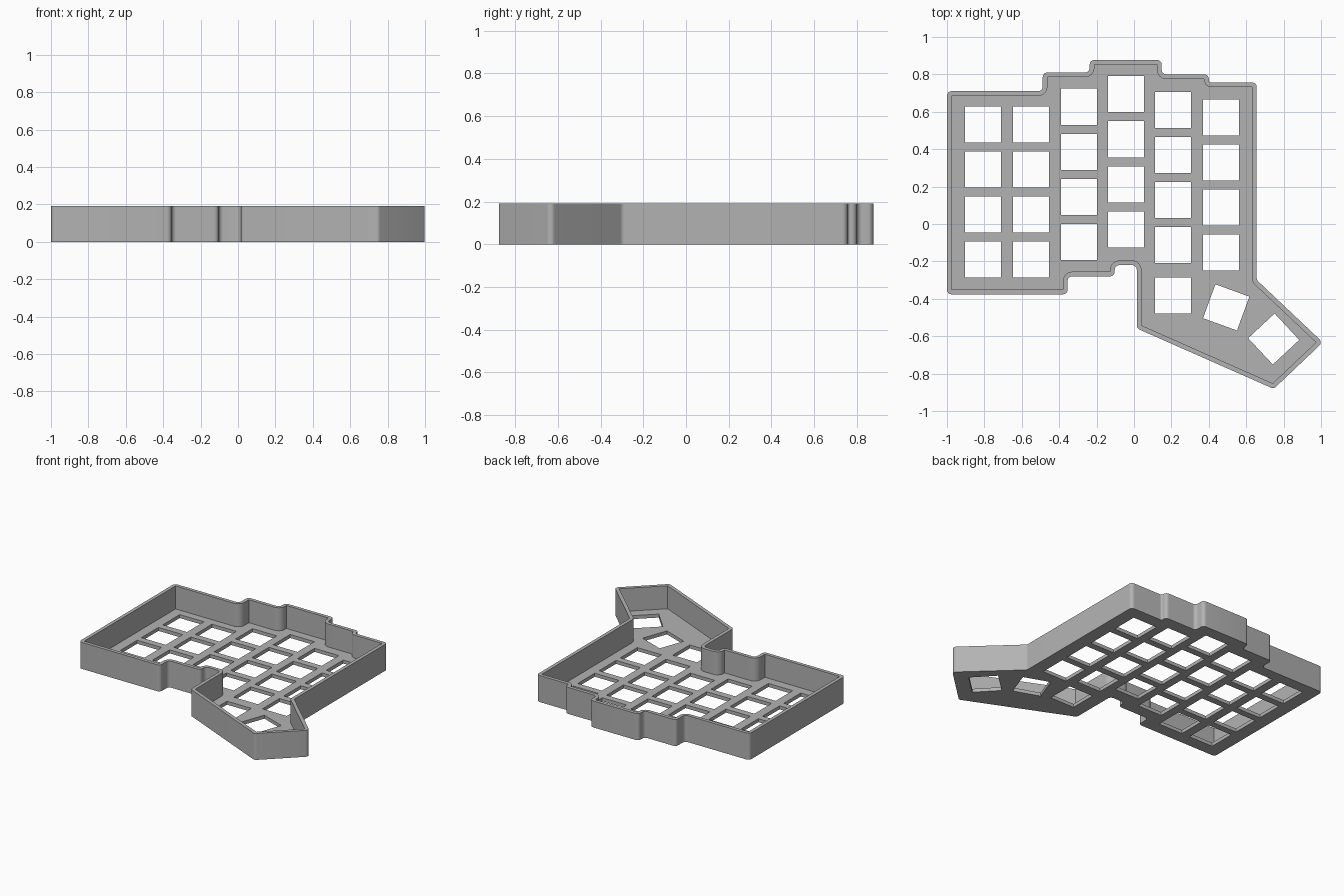
import bpy
import math
from mathutils import Vector, Matrix

cube = bpy.data.objects.get("Cube")
if cube:
    bpy.data.objects.remove(cube, do_unlink=True)

HEIGHT, FLOOR, WALL = 0.19, 0.025, 0.025
HOLE, PITCH, BEND = 0.193, 0.241, 0.05

grey = bpy.data.materials.new("case grey")
grey.use_nodes = True
colour = (0.45, 0.45, 0.45, 1)
grey.diffuse_color = colour
grey.node_tree.nodes["Principled BSDF"].inputs["Base Color"].default_value = colour

# Inside edge of the wall, clockwise from the back corner
INNER = [Vector(p) for p in (
    (-.975, .685), (-.463, .685), (-.463, .785), (-.212, .785), (-.212, .852),
    (.123, .852), (.123, .775), (.375, .775), (.375, .732), (.631, .732),
    (.631, -.31), (.973, -.633), (.742, -.852), (.04, -.542), (.04, -.195),
    (-.128, -.195), (-.128, -.255), (-.38, -.255), (-.38, -.351), (-.975, -.351))]


def outline(offset, steps=8):
    """Offset the inside edge outward, bending hollow corners and rounding the rest."""
    points = []
    for i, p in enumerate(INNER):
        a, b = INNER[i - 1], INNER[(i + 1) % len(INNER)]
        d1, d2 = (p - a).normalized(), (b - p).normalized()
        n1, n2 = Vector((-d1.y, d1.x)), Vector((-d2.y, d2.x))
        turn = math.atan2(d1.cross(d2), d1.dot(d2))
        if turn > 0:
            tangent = min(BEND * math.tan(turn / 2), 0.9 * min((p - a).length, (b - p).length))
            bend = tangent / math.tan(turn / 2)
            centre = p + (n1 + n2) * bend / (1 + n1.dot(n2))
            radius = offset - bend
        else:
            centre, radius = p, offset
        if abs(radius) < 1e-6:
            points.append(centre)
            continue
        for k in range(steps + 1):
            points.append(centre + Matrix.Rotation(turn * k / steps, 2) @ n1 * radius)
    return points


def square(x, y, degrees=0):
    """Corners of one square opening."""
    spin = Matrix.Rotation(math.radians(degrees), 2)
    h = HOLE / 2
    return [Vector((x, y)) + spin @ Vector(c) for c in ((-h, -h), (h, -h), (h, h), (-h, h))]


def slab(name, loops, bottom, top):
    """Fill the loops, with inner ones as holes, and extrude between two heights."""
    curve = bpy.data.curves.new(name, 'CURVE')
    curve.dimensions = '2D'
    curve.fill_mode = 'BOTH'
    curve.extrude = (top - bottom) / 2
    for loop in loops:
        spline = curve.splines.new('POLY')
        spline.points.add(len(loop) - 1)
        for point, p in zip(spline.points, loop):
            point.co = (p.x, p.y, 0, 1)
        spline.use_cyclic_u = True
    curve.materials.append(grey)
    obj = bpy.data.objects.new(name, curve)
    bpy.context.collection.objects.link(obj)
    obj.location.z = (top + bottom) / 2
    bpy.ops.object.select_all(action='DESELECT')
    obj.select_set(True)
    bpy.context.view_layer.objects.active = obj
    bpy.ops.object.convert(target='MESH')
    bpy.ops.object.shade_smooth_by_angle(angle=math.radians(30))


# Openings: four per column, one extra below, and two turned ones
columns = [(-.807, .533), (-.55, .533), (-.295, .627), (-.043, .694), (.209, .61), (.465, .57)]
openings = [square(x, y - row * PITCH) for x, y in columns for row in range(4)]
openings += [square(.209, -.382), square(.493, -.446, -20), square(.747, -.615, -47)]

# Floor plate and surrounding wall
slab("switch_plate", [outline(WALL)] + openings, 0, FLOOR)
slab("outer_wall", [outline(WALL), outline(0)], FLOOR, HEIGHT)
